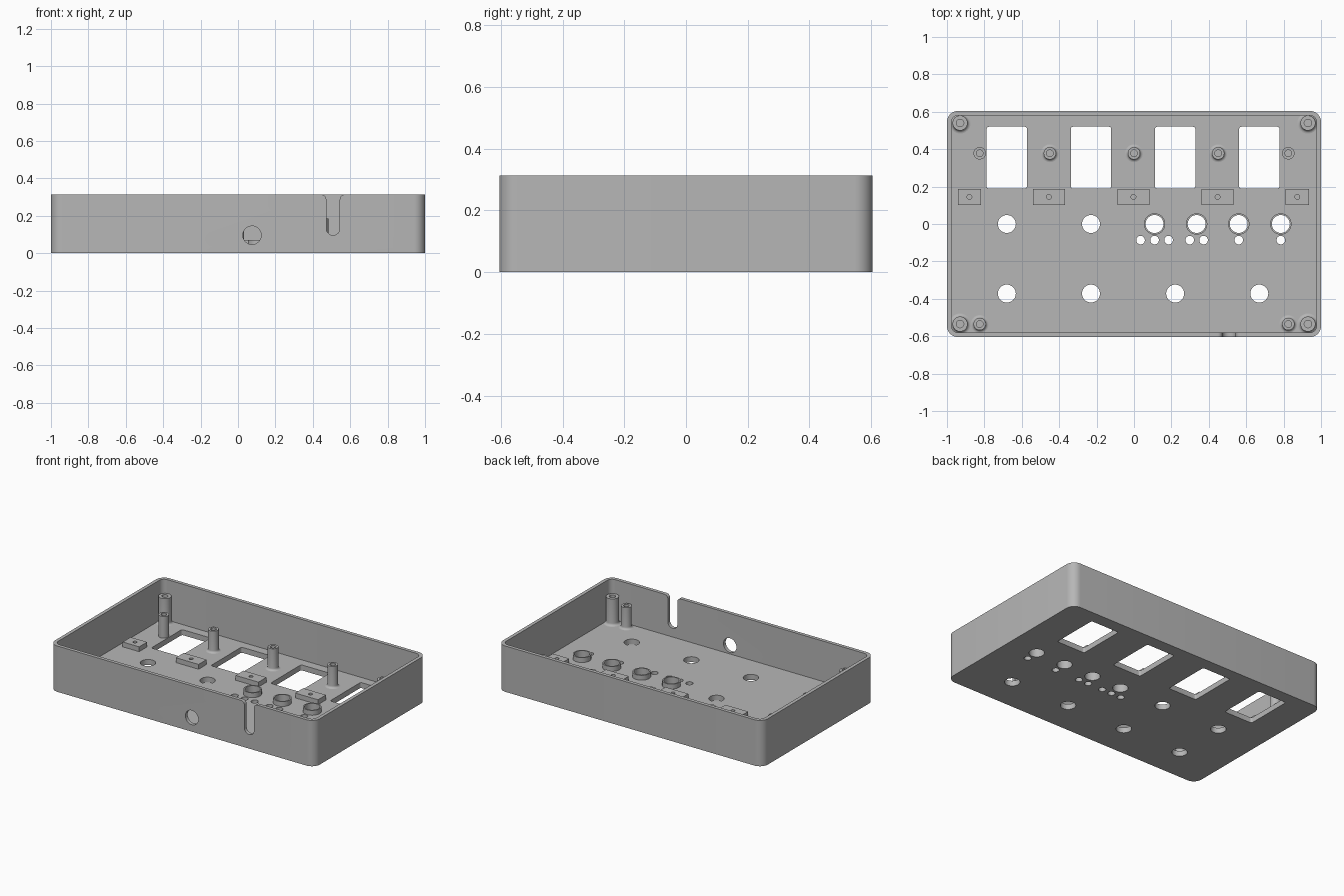
import bpy, bmesh, math

if "Cube" in bpy.data.objects:
    bpy.data.objects.remove(bpy.data.objects["Cube"], do_unlink=True)

HEIGHT, FLOOR, HALF_X, HALF_Y, WALL = 0.313, 0.037, 1.0, 0.605, 0.024
RAISED = 0.07            # top of collars and pads

gray = bpy.data.materials.new("plain gray")
gray.use_nodes = True
gray.diffuse_color = (0.47, 0.47, 0.47, 1)
gray.node_tree.nodes["Principled BSDF"].inputs["Base Color"].default_value = (0.47, 0.47, 0.47, 1)


def rounded(cx, cy, hx, hy, r, steps=8):
    """Outline of a rectangle with rounded corners, counter-clockwise."""
    pts = []
    for k, (sx, sy) in enumerate([(1, 1), (-1, 1), (-1, -1), (1, -1)]):
        for i in range(steps + 1):
            a = math.pi / 2 * (k + i / steps)
            pts.append((cx + sx * (hx - r) + r * math.cos(a),
                        cy + sy * (hy - r) + r * math.sin(a)))
    return pts


def circle(cx, cy, r, n=40):
    return [(cx + r * math.cos(2 * math.pi * i / n), cy + r * math.sin(2 * math.pi * i / n))
            for i in range(n)]


def prism(bm, outline, low, high, upright=False):
    """Extrude an outline along z, or an x-z outline along y when upright."""
    place = (lambda p, h: (p[0], h, p[1])) if upright else (lambda p, h: (p[0], p[1], h))
    bottom = [bm.verts.new(place(p, low)) for p in outline]
    top = [bm.verts.new(place(p, high)) for p in outline]
    bm.faces.new(bottom[::-1])
    bm.faces.new(top)
    for i in range(len(outline)):
        j = (i + 1) % len(outline)
        bm.faces.new((bottom[i], bottom[j], top[j], top[i]))


def lathe(bm, x, y, profile, n=32):
    """Revolve a closed (radius, z) profile; radius 0 points become one vertex."""
    rings = []
    for r, z in profile:
        if r == 0:
            rings.append([bm.verts.new((x, y, z))] * n)
        else:
            rings.append([bm.verts.new((px, py, z)) for px, py in circle(x, y, r, n)])
    for a, b in zip(rings, rings[1:]):
        for i in range(n):
            j = (i + 1) % n
            bm.faces.new(list(dict.fromkeys((a[i], a[j], b[j], b[i]))))


def finish(bm, name, smooth=True):
    bmesh.ops.recalc_face_normals(bm, faces=bm.faces[:])
    mesh = bpy.data.meshes.new(name)
    bm.to_mesh(mesh)
    bm.free()
    obj = bpy.data.objects.new(name, mesh)
    bpy.context.collection.objects.link(obj)
    mesh.materials.append(gray)
    if smooth:
        smooth_object(obj)
    return obj


def select(obj):
    bpy.ops.object.select_all(action='DESELECT')
    obj.select_set(True)
    bpy.context.view_layer.objects.active = obj


def smooth_object(obj):
    select(obj)
    bpy.ops.object.shade_smooth_by_angle(angle=math.radians(30))


def cut(obj, bm):
    cutter = finish(bm, "cutter", smooth=False)
    cutter.hide_render = True
    select(obj)
    mod = obj.modifiers.new("cut", 'BOOLEAN')
    mod.operation, mod.solver, mod.object = 'DIFFERENCE', 'EXACT', cutter
    bpy.ops.object.modifier_apply(modifier=mod.name)
    bpy.data.objects.remove(cutter, do_unlink=True)


# Tray: rounded box with a hollow
bm = bmesh.new()
prism(bm, rounded(0, 0, HALF_X, HALF_Y, 0.06), 0, HEIGHT)
tray = finish(bm, "tray", smooth=False)
bm = bmesh.new()
prism(bm, rounded(0, 0, HALF_X - WALL, HALF_Y - WALL, 0.06 - WALL), FLOOR, HEIGHT + 0.1)
cut(tray, bm)

# Floor openings: windows, control holes and small light holes
columns = [-0.68 + 0.45 * i for i in range(4)]
collars = [0.11 + 0.225 * i for i in range(4)]
bm = bmesh.new()
for x in columns:
    prism(bm, rounded(x, 0.355, 0.108, 0.165, 0.012, 4), -0.1, 0.1)
    prism(bm, circle(x, -0.372, 0.048), -0.1, 0.1)
for x in columns[:2] + collars:
    prism(bm, circle(x, 0, 0.048), -0.1, 0.1)
for x in (0.035, 0.11, 0.185, 0.298, 0.372, 0.56, 0.785):
    prism(bm, circle(x, -0.086, 0.023, 24), -0.1, 0.1)
cut(tray, bm)

# Front wall openings: round port and cable slot with flared mouth
SLOT, R, FLARE, TOP = 0.508, 0.036, 0.025, 0.35
half = [(R * math.sin(a), 0.132 - R * math.cos(a))
        for a in (math.pi / 2 * i / 8 for i in range(9))]
half += [(R + FLARE * (1 - math.cos(a)), HEIGHT - FLARE + FLARE * math.sin(a))
         for a in (math.pi / 2 * i / 6 for i in range(7))]
half.append((R + FLARE, TOP))
outline = [(SLOT + x, z) for x, z in half] + [(SLOT - x, z) for x, z in half[:0:-1]]
bm = bmesh.new()
prism(bm, circle(0.075, 0.096, 0.049), -0.7, -0.56, upright=True)
prism(bm, outline, -0.7, -0.56, upright=True)
cut(tray, bm)
smooth_object(tray)


# Hollow screw posts, with or without a curved foot
def post(name, x, y, r, foot, bore, top):
    flare = foot - r
    profile = [(0, FLOOR + 0.02), (bore, FLOOR + 0.02), (bore, top), (r, top)]
    if flare > 0:
        for i in range(6):
            a = math.pi / 2 * i / 5
            profile.append((foot - flare * math.cos(a), FLOOR + flare * (1 - math.sin(a))))
    profile.append((max(r, foot), FLOOR - 0.005))
    bm = bmesh.new()
    lathe(bm, x, y, profile)
    finish(bm, name)


for side, s in (("left", 1), ("right", -1)):
    post("rear_corner_post_" + side, s * 0.93, 0.54, 0.04, 0.057, 0.02, 0.22)
    post("front_corner_post_" + side, s * 0.93, -0.535, 0.04, 0.057, 0.02, 0.22)
    post("front_board_post_" + side, s * 0.825, -0.535, 0.033, 0.048, 0.018, 0.185)
    post("rear_board_post_" + side, s * 0.825, 0.378, 0.033, 0.033, 0.018, 0.185)
for i in range(3):
    post(f"middle_board_post_{i + 1}", -0.45 + 0.45 * i, 0.378, 0.033, 0.048, 0.018, 0.185)

# Collars around the four control holes
for i, x in enumerate(collars):
    bm = bmesh.new()
    low = FLOOR - 0.005
    lathe(bm, x, 0, [(0.048, low), (0.048, RAISED), (0.057, RAISED), (0.057, low)], 40)
    finish(bm, f"hole_collar_{i + 1}")

# Mounting pads with pilot holes
for i, (x, hx) in enumerate([(-0.88, 0.062), (-0.455, 0.086), (-0.003, 0.086),
                             (0.447, 0.086), (0.873, 0.062)]):
    bm = bmesh.new()
    prism(bm, [(x - hx, 0.102), (x + hx, 0.102), (x + hx, 0.188), (x - hx, 0.188)],
          FLOOR - 0.005, RAISED)
    pad = finish(bm, f"mounting_pad_{i + 1}", smooth=False)
    bm = bmesh.new()
    prism(bm, circle(x, 0.145, 0.013, 20), FLOOR + 0.003, 0.1)
    cut(pad, bm)
    smooth_object(pad)
